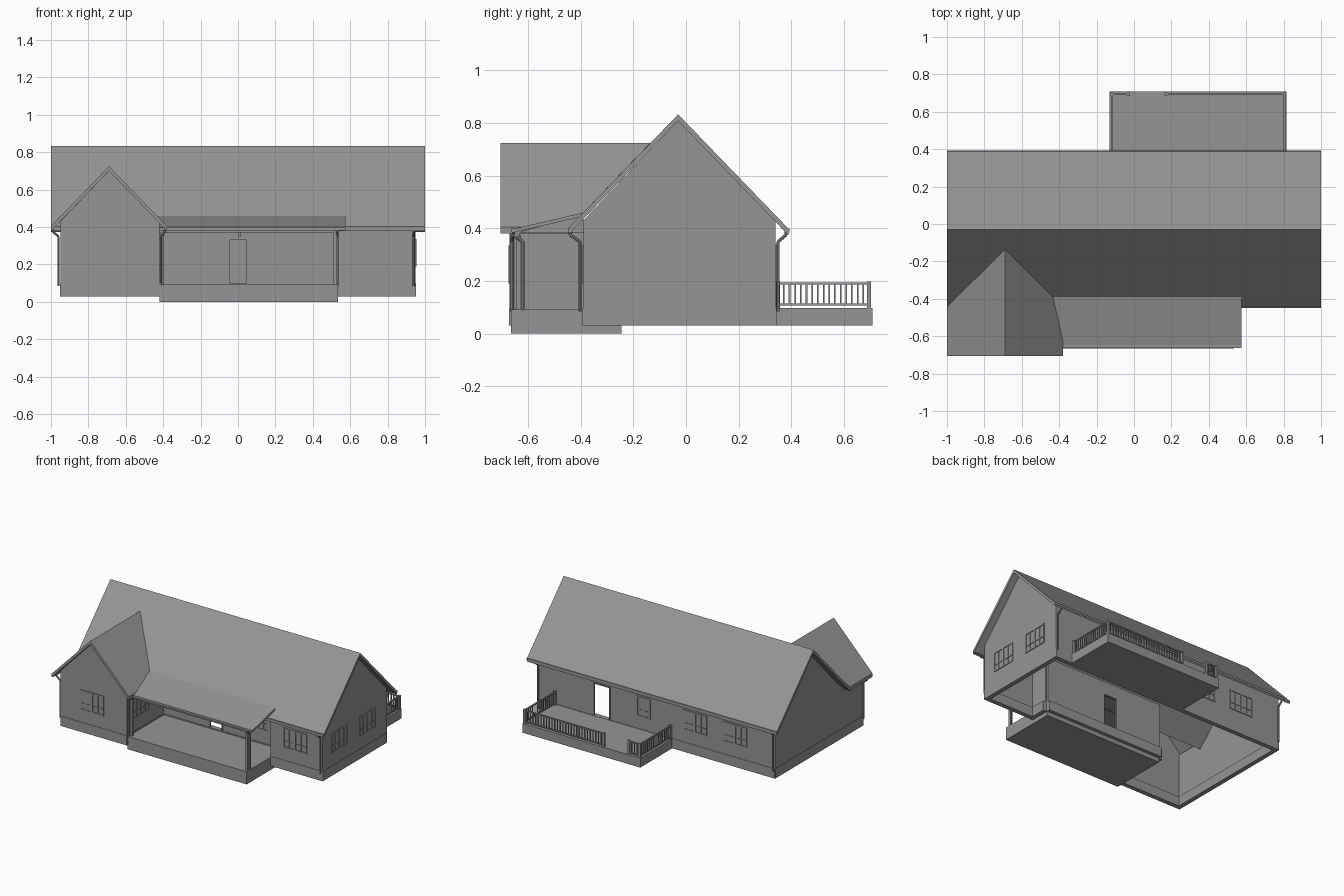
import bpy, bmesh
from mathutils import Vector, Matrix

cube = bpy.data.objects.get("Cube")
if cube:
    bpy.data.objects.remove(cube, do_unlink=True)

grey = bpy.data.materials.new("plain grey")
grey.use_nodes = True
grey.diffuse_color = (0.3, 0.3, 0.3, 1)
grey.node_tree.nodes["Principled BSDF"].inputs["Base Color"].default_value = (0.3, 0.3, 0.3, 1)


def finish(name, bm):
    bmesh.ops.recalc_face_normals(bm, faces=bm.faces)
    mesh = bpy.data.meshes.new(name)
    bm.to_mesh(mesh)
    bm.free()
    mesh.materials.append(grey)
    obj = bpy.data.objects.new(name, mesh)
    bpy.context.collection.objects.link(obj)
    return obj


def add_box(bm, x, y, z):
    """Box between pairs of limits."""
    size = Matrix.Diagonal((x[1] - x[0], y[1] - y[0], z[1] - z[0], 1))
    mid = Matrix.Translation((sum(x) / 2, sum(y) / 2, sum(z) / 2))
    bmesh.ops.create_cube(bm, size=1, matrix=mid @ size)


def add_prism(bm, points, shift):
    """Flat outline swept along a vector."""
    face = bm.faces.new([bm.verts.new(p) for p in points])
    moved = bmesh.ops.extrude_face_region(bm, geom=[face], use_keep_orig=True)["geom"]
    verts = [v for v in moved if isinstance(v, bmesh.types.BMVert)]
    bmesh.ops.translate(bm, verts=verts, vec=shift)


def add_bar(bm, a, b, r, sides=8):
    a, b = Vector(a), Vector(b)
    turn = (b - a).to_track_quat('Z', 'Y').to_matrix().to_4x4()
    bmesh.ops.create_cone(bm, cap_ends=True, segments=sides, radius1=r, radius2=r,
                          depth=(b - a).length, matrix=Matrix.Translation((a + b) / 2) @ turn)


def box(name, x, y, z):
    bm = bmesh.new()
    add_box(bm, x, y, z)
    return finish(name, bm)


# Main measurements
T = 0.012
SIDE, FRONT, BACK, PORCH, WING = 0.95, -0.39, 0.34, -0.25, -0.67
WING_X, PORCH_X = -0.42, 0.535
BASE, FLOOR, EAVE = 0.03, 0.1, 0.43
RIDGE_Y, RIDGE_Z, RIDGE_X, WING_Z = -0.03, 0.833, -0.69, 0.725
DOOR_TOP = 0.335


def wall_x(name, x0, x1, y, inward, top, door=None):
    """Wall along x with a foundation band and an optional doorway."""
    bm = bmesh.new()
    ys = sorted((y, y + inward * T))
    if door:
        add_box(bm, (x0, door[0]), ys, (FLOOR, top))
        add_box(bm, (door[1], x1), ys, (FLOOR, top))
        add_box(bm, door, ys, (DOOR_TOP, top))
    else:
        add_box(bm, (x0, x1), ys, (FLOOR, top))
    finish(name, bm)
    box(name + "_foundation", (x0, x1), sorted((y - inward * 0.003, y + inward * 0.03)), (BASE, FLOOR))


def wall_y(name, x, inward, y0, y1, top):
    box(name, sorted((x, x + inward * T)), (y0, y1), (FLOOR, top))
    box(name + "_foundation", sorted((x - inward * 0.003, x + inward * 0.03)), (y0, y1), (BASE, FLOOR))


# Walls
wall_x("back_wall", -SIDE, SIDE, BACK, -1, EAVE, (0.37, 0.5))
wall_x("front_left_wall", PORCH_X, SIDE, FRONT, 1, EAVE)
wall_x("porch_wall", WING_X, PORCH_X, PORCH, 1, EAVE, (-0.05, 0.05))
wall_x("wing_front_wall", -SIDE, WING_X, WING, 1, EAVE)
wall_y("left_wall", SIDE, -1, FRONT, BACK, EAVE)
wall_y("right_wall", -SIDE, 1, WING, BACK, EAVE)
wall_y("porch_end_wall", PORCH_X, 1, FRONT, PORCH, EAVE)
wall_y("wing_side_wall", WING_X, -1, WING, PORCH, EAVE)

# Gable triangles
for name, x, d in (("left_gable", SIDE, -T), ("right_gable", -SIDE, T)):
    bm = bmesh.new()
    add_prism(bm, [(x, FRONT, EAVE), (x, BACK, EAVE), (x, RIDGE_Y, RIDGE_Z - 0.025)], (d, 0, 0))
    finish(name, bm)
bm = bmesh.new()
add_prism(bm, [(-SIDE, WING, EAVE), (WING_X, WING, EAVE), (RIDGE_X, WING, WING_Z - 0.025)], (0, T, 0))
finish("wing_gable", bm)

# Main roof
drop = Vector((0, 0, -0.025))
for name, y, z in (("front_roof", -0.445, 0.403), ("back_roof", 0.39, 0.398)):
    bm = bmesh.new()
    add_prism(bm, [(-1, RIDGE_Y, RIDGE_Z), (1, RIDGE_Y, RIDGE_Z), (1, y, z), (-1, y, z)], drop)
    finish(name, bm)

# Wing roof, cut back where it meets the main slope
for name, x in (("wing_right_roof", -1), ("wing_left_roof", -0.38)):
    bm = bmesh.new()
    add_prism(bm, [(RIDGE_X, -0.705, WING_Z), (x, -0.705, 0.405), (x, -0.443, 0.405),
                   (RIDGE_X, -0.135, WING_Z)], drop)
    finish(name, bm)

# Porch: slab, ceiling, roof, end panel, beam and posts
box("porch_slab", (WING_X, PORCH_X), (-0.665, -0.245), (0, 0.092))
box("porch_ceiling", (WING_X, PORCH_X), (-0.64, PORCH), (0.383, 0.39))
bm = bmesh.new()
add_prism(bm, [(-0.43, -0.39, 0.46), (0.575, -0.39, 0.46), (0.575, -0.66, 0.397), (-0.43, -0.66, 0.397)],
          (0, 0, -0.014))
finish("porch_roof", bm)
bm = bmesh.new()
add_prism(bm, [(PORCH_X, -0.64, 0.385), (PORCH_X, -0.39, 0.385), (PORCH_X, -0.39, 0.45)], (-T, 0, 0))
finish("porch_end_panel", bm)
box("porch_beam", (WING_X, PORCH_X), (-0.65, -0.63), (0.37, 0.39))
for name, x in (("porch_left_post", 0.52), ("porch_right_post", -0.405)):
    box(name, (x - 0.009, x + 0.009), (-0.645, -0.627), (0.092, 0.375))
box("porch_lamp", (0, 0.015), (PORCH - 0.02, PORCH), (0.35, 0.375))

# Gutters
bm = bmesh.new()
for x, y in (((PORCH_X, 1), -0.44), ((-1, 1), 0.385), ((-0.38, 0.575), -0.655)):
    add_box(bm, x, (y - 0.008, y + 0.008), (0.385, 0.4))
for x in (-0.992, -0.388):
    add_box(bm, (x - 0.008, x + 0.008), (-0.7, -0.45), (0.385, 0.4))
finish("gutters", bm)

# Downspouts: gutter point, wall point
bm = bmesh.new()
for gx, gy, wx, wy in ((0.94, -0.44, 0.94, -0.403), (0.94, 0.38, 0.94, 0.35), (-0.94, 0.38, -0.94, 0.35),
                       (-0.99, -0.66, -0.96, -0.66), (-0.39, -0.66, -0.412, -0.66),
                       (0.53, -0.655, 0.53, -0.62)):
    path = [(gx, gy, 0.39), (gx, gy, 0.375), (wx, wy, 0.35), (wx, wy, 0.1), (1.02 * wx - 0.02 * gx, wy, 0.085)]
    for a, b in zip(path, path[1:]):
        add_bar(bm, a, b, 0.006)
finish("downspouts", bm)


def window(name, centre, normal, sashes):
    """Framed sashes with crossed glazing bars, set proud of the wall."""
    n = Vector(normal)
    along = Vector((-n.y, n.x, 0))
    c = Vector(centre)
    half = 0.095 if sashes == 2 else 0.055
    low, high = 0.19, 0.335
    bm = bmesh.new()

    def strip(u0, u1, z0, z1, out):
        a, b = c + along * u0 - n * 0.002, c + along * u1 + n * out
        add_box(bm, sorted((a.x, b.x)), sorted((a.y, b.y)), (z0, z1))

    w = 0.009
    for u in (-half, half - w):
        strip(u, u + w, low, high, 0.005)
    for z in (low, high - w):
        strip(-half, half, z, z + w, 0.005)
    if sashes == 2:
        strip(-0.007, 0.007, low, high, 0.005)
    for u in ((-0.049, 0.049) if sashes == 2 else (0,)):
        reach = 0.034
        strip(u - 0.003, u + 0.003, low, high, 0.004)
        strip(u - reach, u + reach, 0.237, 0.243, 0.004)
    finish(name, bm)


# Windows
for y in (-0.195, 0.125):
    window("left_window", (SIDE, y, 0), (1, 0, 0), 2)
window("wing_side_window", (WING_X, -0.51, 0), (1, 0, 0), 2)
for name, x, y, sashes in (("wing_window", -0.7, WING, 2), ("front_left_window", 0.73, FRONT, 2),
                           ("porch_left_window", 0.33, PORCH, 2), ("porch_right_window", -0.31, PORCH, 1)):
    window(name, (x, y, 0), (0, -1, 0), sashes)
for x, sashes in ((0.1, 1), (-0.31, 2), (-0.63, 2)):
    window("back_window", (x, BACK, 0), (0, 1, 0), sashes)

# Door frames
for name, x0, x1, y in (("front_door_frame", -0.05, 0.05, PORCH - 0.004), ("back_door_frame", 0.37, 0.5, BACK)):
    bm = bmesh.new()
    for x in (x0, x1):
        add_box(bm, (x - 0.004, x + 0.004), (y, y + 0.004), (FLOOR, DOOR_TOP))
    add_box(bm, (x0, x1), (y, y + 0.004), (DOOR_TOP - 0.004, DOOR_TOP + 0.004))
    finish(name, bm)

# Back deck and railings
box("back_deck", (-0.13, 0.815), (0.33, 0.708), (BASE, 0.098))
bm = bmesh.new()
for a, b in (((0.805, 0.35), (0.805, 0.695)), ((-0.118, 0.35), (-0.118, 0.695)),
             ((0.17, 0.695), (0.805, 0.695)), ((-0.118, 0.695), (-0.03, 0.695))):
    a, b = Vector((*a, 0)), Vector((*b, 0))
    for z in (0.11, 0.19):
        add_box(bm, (a.x - 0.005, b.x + 0.005), (a.y - 0.005, b.y + 0.005), (z - 0.004, z + 0.004))
    for p in (a, b):
        add_box(bm, (p.x - 0.008, p.x + 0.008), (p.y - 0.008, p.y + 0.008), (0.098, 0.198))
    count = max(2, round((b - a).length / 0.022))
    for i in range(1, count):
        p = a.lerp(b, i / count)
        add_box(bm, (p.x - 0.003, p.x + 0.003), (p.y - 0.003, p.y + 0.003), (0.11, 0.19))
finish("deck_railing", bm)
